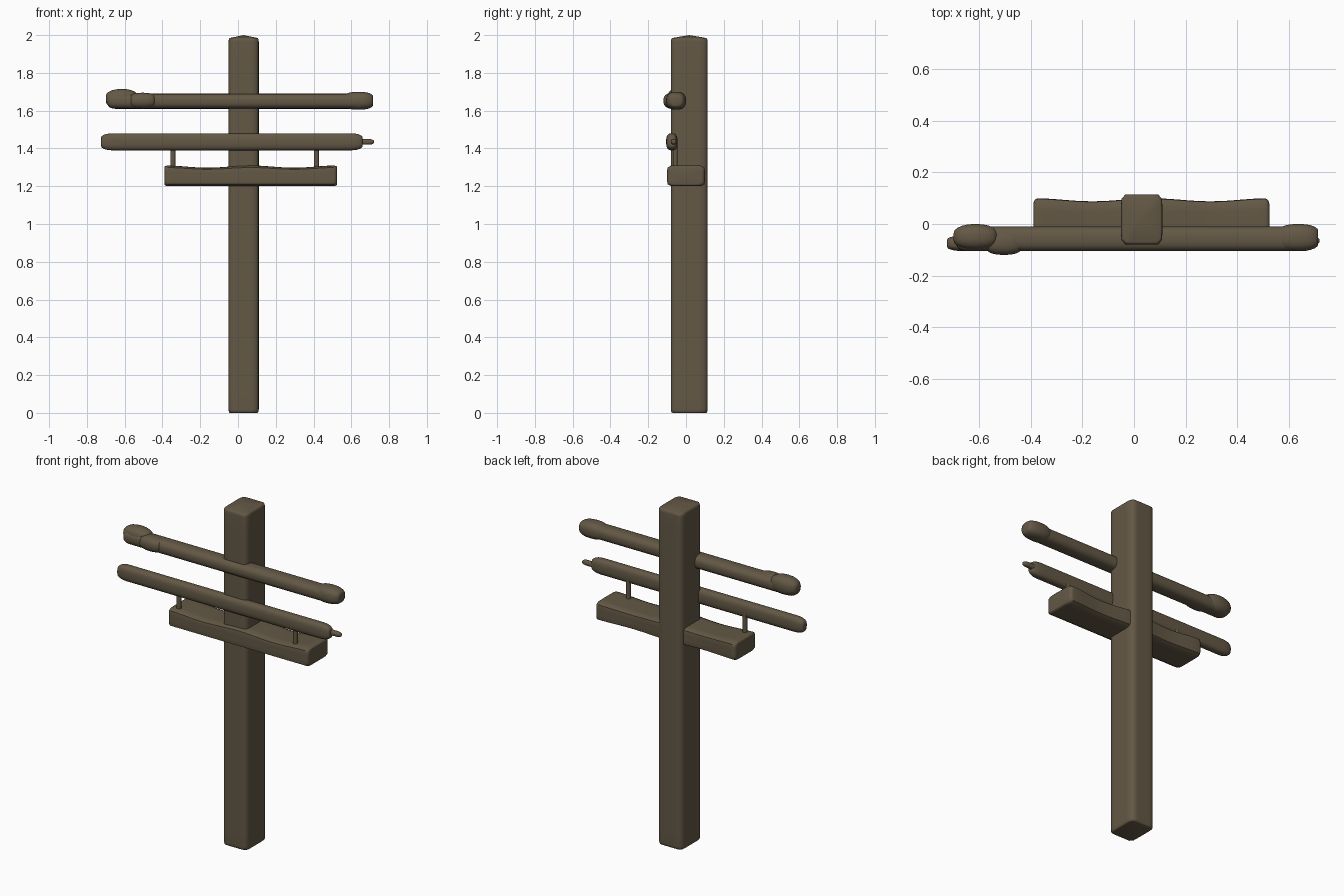
import bpy, bmesh, math
from mathutils import Vector

cube = bpy.data.objects.get("Cube")
if cube:
    bpy.data.objects.remove(cube, do_unlink=True)

wood = bpy.data.materials.new("weathered brown wood")
wood.use_nodes = True
colour = (0.125, 0.098, 0.06, 1)
wood.diffuse_color = colour
wood.node_tree.nodes["Principled BSDF"].inputs["Base Color"].default_value = colour

X, Z = 0, 2  # timber directions
SIDES = 32
END_STEPS = 5
MIDDLE_STEPS = 24


def outline(power):
    """Unit rounded square; a higher power gives squarer corners."""
    points = []
    for i in range(SIDES):
        angle = math.tau * (i + 0.5) / SIDES
        c, s = math.cos(angle), math.sin(angle)
        radius = (abs(c) ** power + abs(s) ** power) ** (-1 / power)
        points.append((radius * c, radius * s))
    return points


def stations(length, rounding, tip):
    """Distance along a timber and section scale, with rounded ends."""
    start = []
    for i in range(END_STEPS):
        angle = math.pi / 2 * i / END_STEPS
        scale = tip + (1 - tip) * math.sin(angle)
        start.append((rounding * (1 - math.cos(angle)), scale))
    body = length - 2 * rounding
    middle = [(rounding + body * i / MIDDLE_STEPS, 1) for i in range(MIDDLE_STEPS + 1)]
    end = [(length - along, scale) for along, scale in reversed(start)]
    return start + middle + end


def timber(name, axis, low, high, power, rounding, tip, waist=0, crown=0):
    """Rounded timber filling the box from low to high.

    waist wears the upper and rear faces down on both sides of the middle,
    and crown raises the centre of the far end into a dome.
    """
    low, high = Vector(low), Vector(high)
    u, v = [i for i in range(3) if i != axis]
    centre, half = (low + high) / 2, (high - low) / 2
    length = high[axis] - low[axis]
    bm = bmesh.new()
    rings = []
    for along, scale in stations(length, rounding, tip):
        wear = waist * math.sin(math.tau * along / length) ** 2
        ring = []
        for a, b in outline(power):
            co = centre.copy()
            co[axis] = low[axis] + along
            co[u] += a * half[u] * scale - max(a, 0) * wear
            co[v] += b * half[v] * scale - max(b, 0) * wear
            ring.append(bm.verts.new(co))
        rings.append(ring)
    for ring, following in zip(rings, rings[1:]):
        for i in range(SIDES):
            j = (i + 1) % SIDES
            bm.faces.new((ring[i], ring[j], following[j], following[i]))
    bm.faces.new(rings[0])
    peak = centre.copy()
    peak[axis] = high[axis] + crown
    peak = bm.verts.new(peak)
    for i in range(SIDES):
        bm.faces.new((rings[-1][i], rings[-1][(i + 1) % SIDES], peak))
    bmesh.ops.recalc_face_normals(bm, faces=bm.faces)

    mesh = bpy.data.meshes.new(name)
    bm.to_mesh(mesh)
    bm.free()
    mesh.materials.append(wood)
    obj = bpy.data.objects.new(name, mesh)
    bpy.context.collection.objects.link(obj)
    bpy.ops.object.select_all(action="DESELECT")
    obj.select_set(True)
    bpy.context.view_layer.objects.active = obj
    bpy.ops.object.shade_smooth_by_angle(angle=math.radians(50))


# Square post with a gently domed top
timber("post", Z, (-0.05, -0.08, 0), (0.11, 0.115, 1.985),
       power=10, rounding=0.02, tip=0.9, crown=0.015)

# Thick crossbeam, worn on either side of the post
timber("crossbeam", X, (-0.39, -0.1, 1.2), (0.525, 0.1, 1.31),
       power=8, rounding=0.02, tip=0.8, waist=0.012)

# Upper rail, with a knob, a burr beside it and a swollen far end
timber("upper_rail", X, (-0.69, -0.105, 1.61), (0.7, -0.01, 1.69),
       power=2.6, rounding=0.04, tip=0.4)
timber("upper_rail_knob", X, (-0.7, -0.1, 1.61), (-0.53, 0, 1.715),
       power=2.4, rounding=0.08, tip=0.3)
timber("upper_rail_burr", X, (-0.57, -0.12, 1.61), (-0.44, -0.02, 1.695),
       power=2.4, rounding=0.06, tip=0.6)
timber("upper_rail_swelling", X, (0.56, -0.105, 1.605), (0.715, 0, 1.7),
       power=2.6, rounding=0.07, tip=0.5)

# Lower rail with a snapped, thin end
timber("lower_rail", X, (-0.725, -0.105, 1.39), (0.66, -0.045, 1.48),
       power=2.8, rounding=0.06, tip=0.5)
timber("lower_rail_splinter", X, (0.62, -0.08, 1.42), (0.72, -0.05, 1.45),
       power=2.4, rounding=0.03, tip=0.3)

# Thin struts between the crossbeam and the lower rail
for name, x in (("right_strut", -0.345), ("left_strut", 0.415)):
    timber(name, Z, (x - 0.013, -0.07, 1.28), (x + 0.013, -0.045, 1.42),
           power=2.4, rounding=0.02, tip=1)
